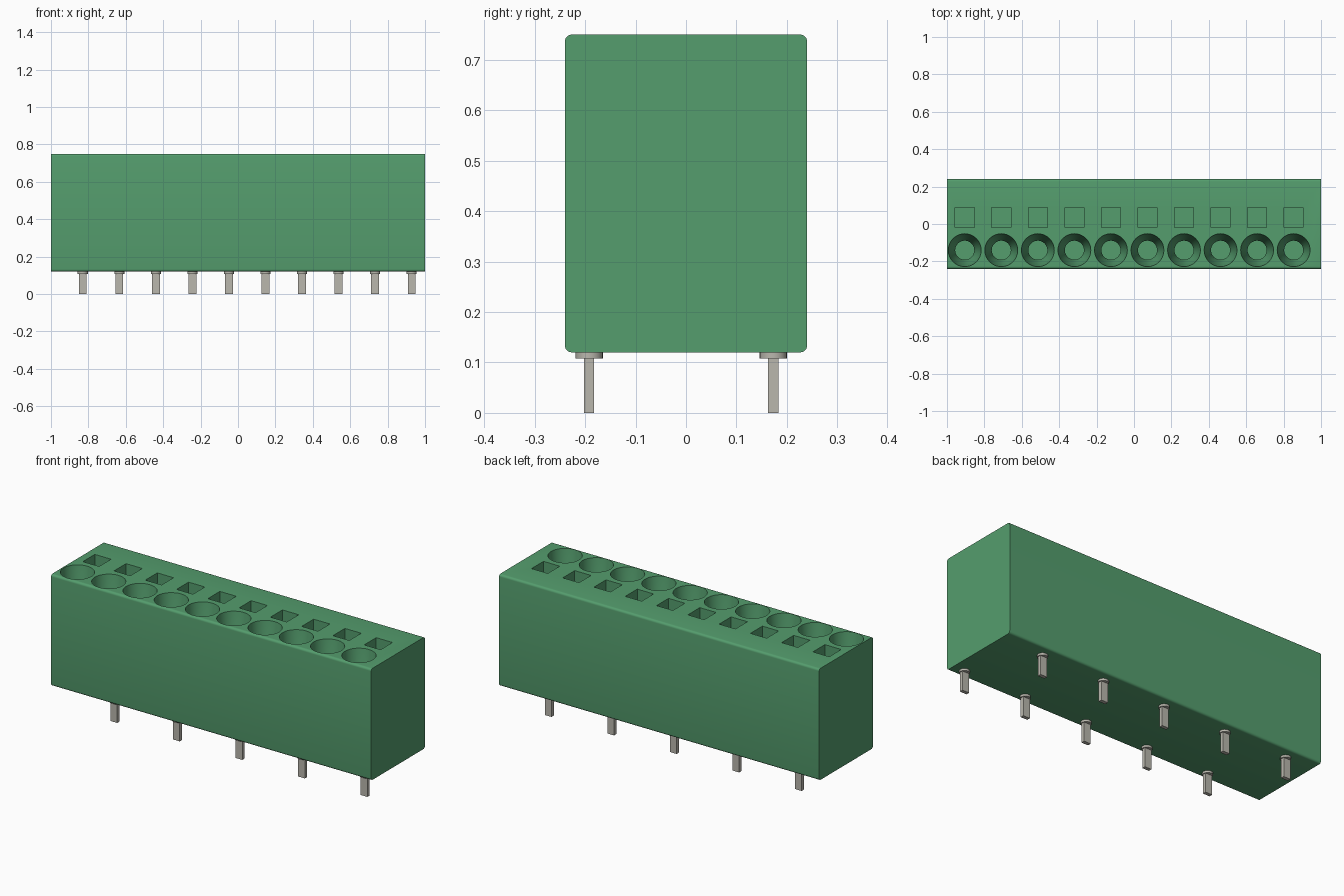
import bpy
import bmesh
from math import cos, sin, tau
from mathutils import Matrix

cube = bpy.data.objects.get("Cube")
if cube:
    bpy.data.objects.remove(cube, do_unlink=True)

COUNT = 10
PITCH = 0.1954
WIRE_X = -0.905      # first wire entry
PIN_X = -0.83        # first solder pin
TOP, BOTTOM = 0.75, 0.12


def make_material(name, colour):
    mat = bpy.data.materials.new(name)
    mat.use_nodes = True
    mat.diffuse_color = (*colour, 1)
    mat.node_tree.nodes["Principled BSDF"].inputs["Base Color"].default_value = (*colour, 1)
    return mat


green = make_material("green plastic", (0.09, 0.34, 0.155))
metal = make_material("tinned metal", (0.49, 0.475, 0.42))


def add_box(bm, low, high):
    size = [b - a for a, b in zip(low, high)]
    middle = [(a + b) / 2 for a, b in zip(low, high)]
    bmesh.ops.create_cube(bm, size=1, matrix=Matrix.Translation(middle) @ Matrix.Diagonal((*size, 1)))


def add_turned(bm, x, y, profile, sides=32):
    """Closed solid of revolution from (radius, z) pairs, listed upwards."""
    rings = [[bm.verts.new((x + r * cos(tau * i / sides), y + r * sin(tau * i / sides), z))
              for i in range(sides)] for r, z in profile]
    for low, high in zip(rings, rings[1:]):
        for i in range(sides):
            j = (i + 1) % sides
            bm.faces.new((low[i], low[j], high[j], high[i]))
    bm.faces.new(rings[0][::-1])
    bm.faces.new(rings[-1])


def finish(bm, name, mat):
    mesh = bpy.data.meshes.new(name)
    bm.to_mesh(mesh)
    bm.free()
    mesh.materials.append(mat)
    obj = bpy.data.objects.new(name, mesh)
    bpy.context.collection.objects.link(obj)
    return obj


def activate(obj):
    bpy.ops.object.select_all(action="DESELECT")
    obj.select_set(True)
    bpy.context.view_layer.objects.active = obj


# Housing block, rounded only along its long edges
bm = bmesh.new()
add_box(bm, (-1, -0.24, BOTTOM), (1, 0.24, TOP))
long_edges = [e for e in bm.edges if abs(e.verts[0].co.x - e.verts[1].co.x) > 1]
bmesh.ops.bevel(bm, geom=long_edges, offset=0.013, segments=5, profile=0.5, affect="EDGES")
housing = finish(bm, "housing", green)

# Funnel wire entries and square release slots
bm = bmesh.new()
for i in range(COUNT):
    x = WIRE_X + i * PITCH
    add_turned(bm, x, -0.14, [(0.051, 0.35), (0.051, 0.5), (0.066, 0.55),
                              (0.088, TOP), (0.088, TOP + 0.05)])
    add_box(bm, (x - 0.051, -0.02, 0.5), (x + 0.051, 0.087, TOP + 0.05))
cutter = finish(bm, "opening_cutter", green)
cutter.hide_render = True

cut = housing.modifiers.new("openings", "BOOLEAN")
cut.operation = "DIFFERENCE"
cut.solver = "EXACT"
cut.object = cutter
activate(housing)
bpy.ops.object.modifier_apply(modifier=cut.name)
bpy.data.objects.remove(cutter, do_unlink=True)
bpy.ops.object.shade_smooth_by_angle()

# Solder pins with round collars, staggered between two rows
for i in range(COUNT):
    x = PIN_X + i * PITCH
    y = -0.192 if i % 2 else 0.173
    bm = bmesh.new()
    add_box(bm, (x - 0.021, y - 0.01, 0), (x + 0.021, y + 0.01, BOTTOM))
    add_turned(bm, x, y, [(0.027, 0.108), (0.027, BOTTOM + 0.002)], sides=24)
    activate(finish(bm, f"solder_pin_{i + 1}", metal))
    bpy.ops.object.shade_smooth_by_angle()
